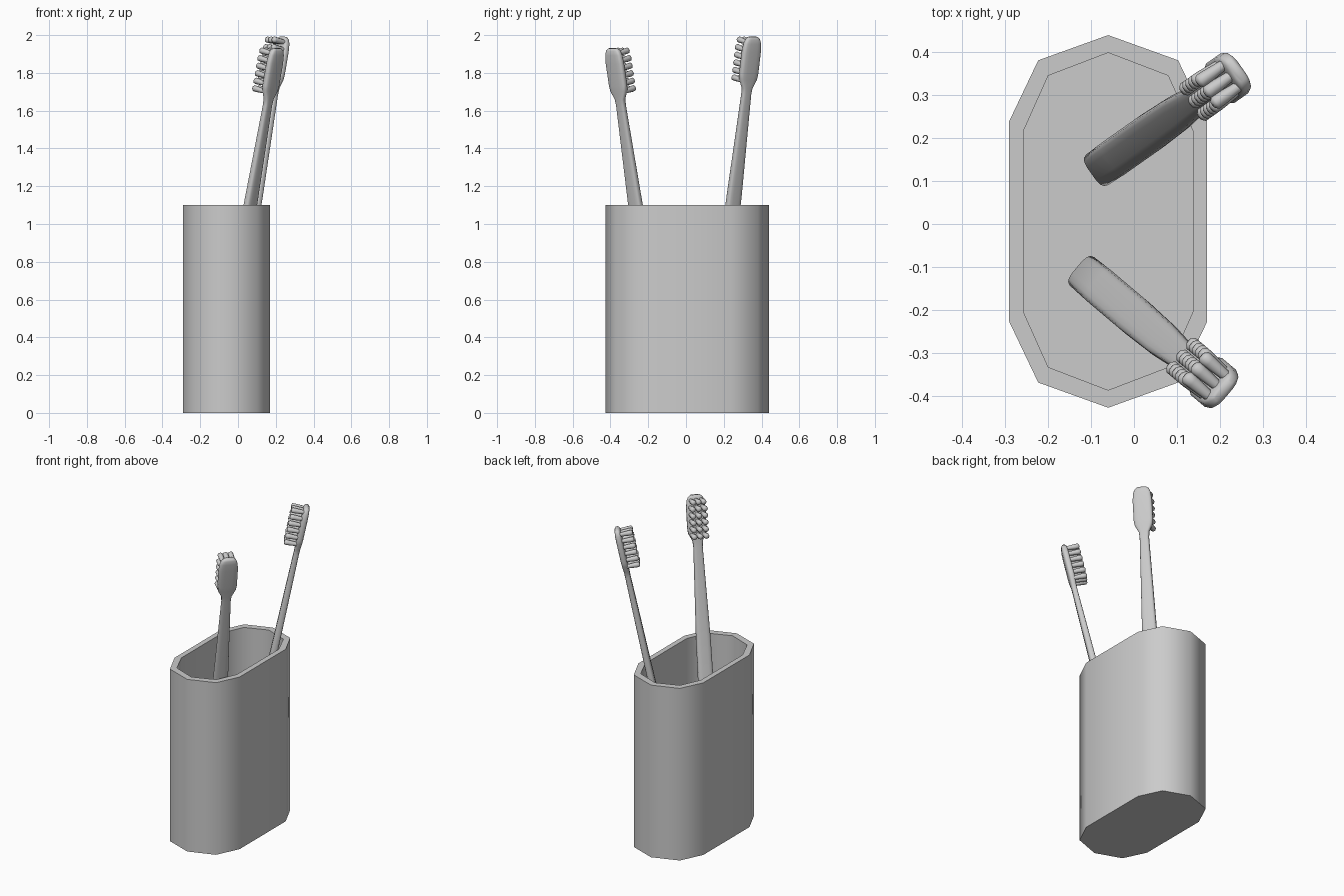
import bpy, bmesh, math
from mathutils import Vector, Matrix

if "Cube" in bpy.data.objects:
    bpy.data.objects.remove(bpy.data.objects["Cube"])

grey = bpy.data.materials.new("plain_grey")
grey.diffuse_color = (0.6, 0.6, 0.6, 1)
grey.use_nodes = True
grey.node_tree.nodes["Principled BSDF"].inputs["Base Color"].default_value = grey.diffuse_color


def finish(bm, name, angle=50):
    bmesh.ops.recalc_face_normals(bm, faces=bm.faces)
    me = bpy.data.meshes.new(name)
    bm.to_mesh(me)
    bm.free()
    me.materials.append(grey)
    ob = bpy.data.objects.new(name, me)
    bpy.context.collection.objects.link(ob)
    bpy.ops.object.select_all(action='DESELECT')
    ob.select_set(True)
    bpy.context.view_layer.objects.active = ob
    bpy.ops.object.shade_smooth_by_angle(angle=math.radians(angle))
    return ob


def loft(bm, rings):
    """Skin a list of point rings and cap both ends."""
    loops = [[bm.verts.new(p) for p in r] for r in rings]
    for a, b in zip(loops, loops[1:]):
        n = len(a)
        for i in range(n):
            bm.faces.new((a[i], a[(i + 1) % n], b[(i + 1) % n], b[i]))
    bm.faces.new(loops[0])
    bm.faces.new(loops[-1])


# Cup: ten-sided capsule outline, open at the top
def capsule(rx, ry, half, z):
    pts = []
    for side, start in ((1, 0), (-1, math.pi)):
        for k in range(5):
            a = start + k * math.pi / 4
            pts.append((-0.06 + rx * math.cos(a),
                        0.006 + side * half + ry * math.sin(a), z))
    return pts


bm = bmesh.new()
loft(bm, [capsule(0.23, 0.20, 0.233, 0), capsule(0.23, 0.20, 0.233, 1.10),
          capsule(0.197, 0.182, 0.21, 1.10), capsule(0.197, 0.182, 0.21, 0.04)])
finish(bm, "cup")


# Rounded rectangular cross-section of a brush
def section(s, w, t, power=0.55, n=16):
    pts = []
    for i in range(n):
        a = 2 * math.pi * (i + 0.5) / n
        c, d = math.cos(a), math.sin(a)
        pts.append((math.copysign(abs(c) ** power, c) * w / 2,
                    math.copysign(abs(d) ** power, d) * t / 2, s))
    return pts


# Distance along brush, width, thickness
BODY = [(0.0, 0.080, 0.045), (0.01, 0.088, 0.052), (0.25, 0.092, 0.052),
        (0.7, 0.092, 0.048), (1.08, 0.085, 0.040), (1.4, 0.066, 0.036),
        (1.62, 0.054, 0.032), (1.655, 0.060, 0.033), (1.70, 0.106, 0.038),
        (1.73, 0.114, 0.040), (1.85, 0.114, 0.040), (1.895, 0.104, 0.038),
        (1.918, 0.085, 0.033), (1.93, 0.055, 0.020)]


def brush(label, base, tip):
    base, tip = Vector(base), Vector(tip)
    axis = (tip - base).normalized()
    side = Vector((-axis.y, axis.x, 0)).normalized()
    face = axis.cross(side)              # bristle direction
    if face.z < 0:
        side, face = -side, -face
    scale = (tip - base).length / 1.93
    frame = Matrix((side, face, axis)).transposed().to_4x4()
    place = Matrix.Translation(base) @ frame @ Matrix.Scale(scale, 4)

    # Handle, neck and head
    bm = bmesh.new()
    loft(bm, [section(*row) for row in BODY])
    bm.transform(place)
    finish(bm, label + "_handle_and_head", 60)

    # Tufts: flared stalks with rounded ends
    bm = bmesh.new()
    for row in range(6):
        for col in (-1, 0, 1):
            cx, cz = col * 0.036, 1.695 + row * 0.041
            if row == 5:
                cx *= 0.85
            rings = []
            for y, r in ((0.008, 0.012), (0.065, 0.0165), (0.080, 0.0165), (0.087, 0.009)):
                rings.append([(cx + r * math.cos(k * math.pi / 4), y,
                               cz + r * math.sin(k * math.pi / 4)) for k in range(8)])
            loft(bm, rings)
    bm.transform(place)
    finish(bm, label + "_bristles", 60)


brush("front_brush", (-0.115, -0.115, 0.05), (0.208, -0.388, 1.93))
brush("back_brush", (-0.08, 0.13, 0.10), (0.24, 0.355, 1.99))
